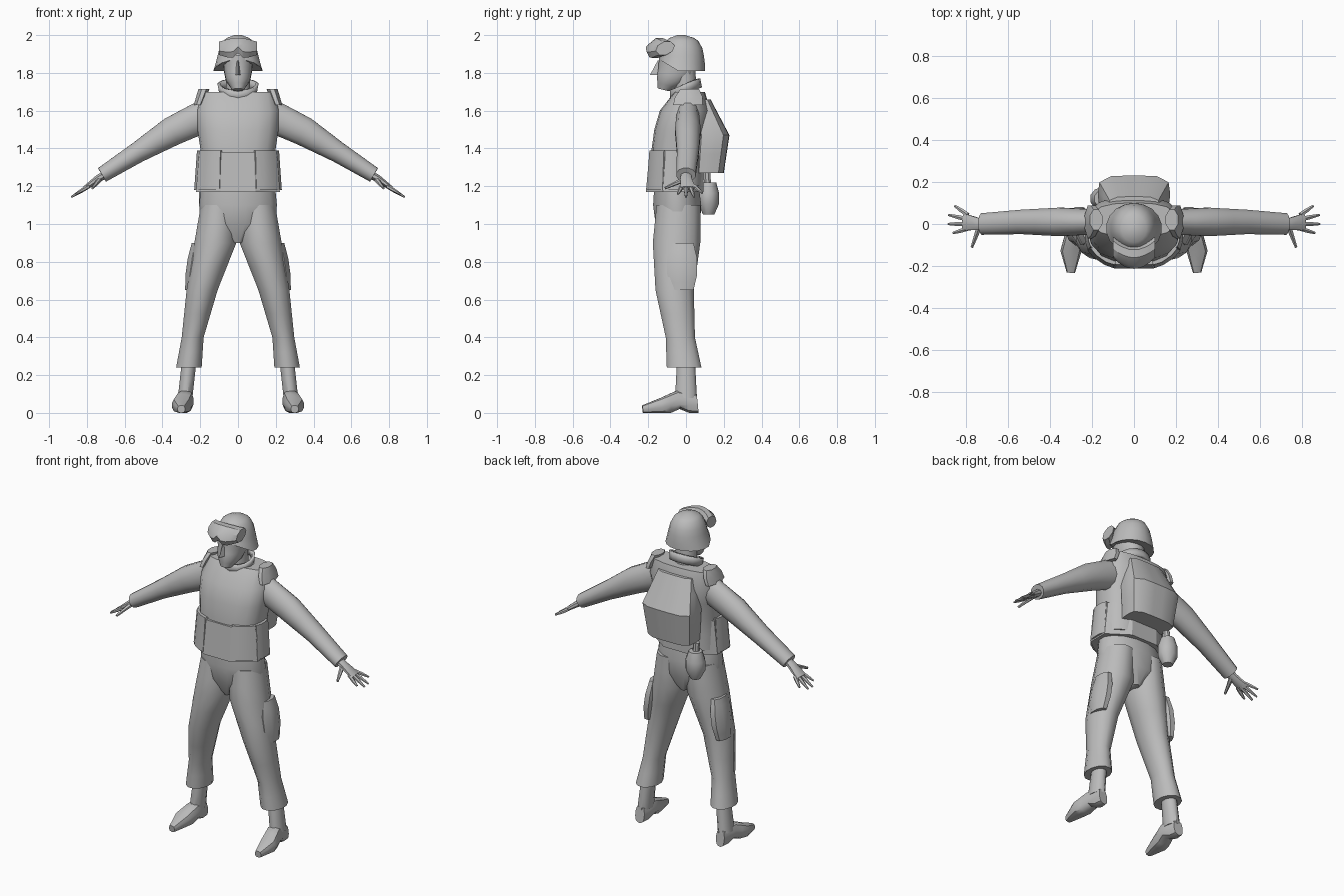
import bpy, bmesh, math
from mathutils import Vector

cube = bpy.data.objects.get("Cube")
if cube:
    bpy.data.objects.remove(cube, do_unlink=True)

grey = bpy.data.materials.new("plain grey")
grey.use_nodes = True
COLOUR = (0.5, 0.5, 0.5, 1)
grey.diffuse_color = COLOUR
grey.node_tree.nodes["Principled BSDF"].inputs["Base Color"].default_value = COLOUR


def blend(values, t):
    """Value at t from zero to one along evenly spaced control values."""
    last = len(values) - 1
    index = min(int(t * last), last)
    following = min(index + 1, last)
    return values[index] + (values[following] - values[index]) * (t * last - index)


def sweep(name, path, widths, depths, steps=6, sides=12, power=2, level=True, turn=0,
          tilt=0, mirror=False, caps=True, angle=40, shape=None):
    """Superellipse rings along a path, level or square to its direction."""
    path = [Vector(point) for point in path]
    if level:
        across = Vector((math.cos(turn), math.sin(turn), 0))
        along = Vector((-math.sin(turn), math.cos(turn), tilt))
    else:
        direction = (path[-1] - path[0]).normalized()
        across = direction.cross(Vector((0, 0, 1))).normalized()
        along = across.cross(direction)

    bm = bmesh.new()
    rings = []
    for step in range(steps):
        t = step / (steps - 1)
        width, depth = blend(widths, t), blend(depths, t)
        ring = []
        for side in range(sides):
            theta = math.tau * (side + 0.5) / sides
            a, b = math.cos(theta), math.sin(theta)
            reach = (abs(a) ** power + abs(b) ** power) ** (-1 / power)
            point = blend(path, t) + (across * a * width + along * b * depth) * reach
            ring.append(bm.verts.new(shape(point) if shape else point))
        rings.append(ring)
    for lower, upper in zip(rings, rings[1:]):
        for i in range(sides):
            j = (i + 1) % sides
            bm.faces.new((lower[i], lower[j], upper[j], upper[i]))
    if caps:
        bm.faces.new(rings[0])
        bm.faces.new(rings[-1])
    bmesh.ops.recalc_face_normals(bm, faces=bm.faces)

    mesh = bpy.data.meshes.new(name)
    bm.to_mesh(mesh)
    bm.free()
    mesh.materials.append(grey)
    for polygon in mesh.polygons:
        polygon.use_smooth = True
    mesh.set_sharp_from_angle(angle=math.radians(angle))
    obj = bpy.data.objects.new(name, mesh)
    bpy.context.collection.objects.link(obj)
    if mirror:
        modifier = obj.modifiers.new("other side", "MIRROR")
        modifier.use_mirror_merge = False
    return obj


# Trousers
sweep("hips", [(0, -.05, 1.2), (0, -.04, .9)],
      widths=(.2, .21, .2, .03), depths=(.12, .13, .12, .08), steps=4, sides=16)
sweep("trouser_leg", [(.1, -.04, 1.1), (.12, -.05, .9), (.19, -.06, .65),
                      (.24, -.03, .4), (.26, -.01, .24)],
      widths=(.1, .115, .085, .06, .07), depths=(.12, .13, .105, .08, .095),
      steps=9, mirror=True)
sweep("cargo_pocket", [(.215, -.02, .9), (.25, -.02, .65)],
      widths=(.03, .04, .04, .03), depths=(.06, .08, .08, .06),
      steps=7, sides=8, power=4, mirror=True)


# Boots with a gap under the instep
def instep(point):
    if point.z < .02 and -.07 < point.y < 0:
        point.z += .02
    return point


sweep("boot_shaft", [(.26, 0, .26), (.28, 0, .08)], widths=(.04,), depths=(.05, .06),
      steps=3, mirror=True)
sweep("boot_foot", [(.28, .06, .05), (.28, -.04, .06), (.3, -.13, .04), (.3, -.23, .02)],
      widths=(.03, .045, .05, .02), depths=(.05, .06, .04, .02),
      steps=7, power=3, level=False, mirror=True, shape=instep)

# Vest, with an eight-sided hem and corner pouches
sweep("vest_body", [(0, -.05, 1.2), (0, -.04, 1.45), (0, .02, 1.7)],
      widths=(.205, .2, .2, .215, .22, .2), depths=(.14, .14, .14, .14, .135, .08),
      sides=20, power=2.7)
sweep("vest_hem", [(0, -.06, 1.17), (0, -.05, 1.38)], widths=(.24, .22), depths=(.165, .155),
      steps=3, sides=8, angle=25)
for label, centre, turn, width in (("front", (.155, -.16), .6, .075), ("side", (.212, -.06), math.pi / 2, .06)):
    x, y = centre
    sweep(label + "_pouch", [(x, y, 1.18), (x * .93, y * .93, 1.39)],
          widths=(width, width * .9), depths=(.02,), steps=3, sides=8, power=6,
          turn=turn, mirror=True, angle=25)
sweep("shoulder_pad", [(.21, .01, 1.63), (.18, .02, 1.715)], widths=(.025, .03),
      depths=(.08, .075, .05), steps=3, sides=8, power=3, mirror=True)

# Backpack and canteen
sweep("backpack", [(0, .12, 1.27), (0, .14, 1.47), (0, .08, 1.66)],
      widths=(.15, .17, .12), depths=(.08, .09, .05), steps=5, sides=16, power=4.5, angle=30)
sweep("canteen", [(-.15, .12, 1.05), (-.15, .12, 1.22)],
      widths=(.03, .06, .06, .04), depths=(.03, .055, .055, .04), steps=4, sides=10)
sweep("canteen_neck", [(-.15, .115, 1.2), (-.15, .11, 1.27)], widths=(.02,), depths=(.02,),
      steps=2, sides=8)

# Arms and hands
sweep("sleeve", [(.16, .01, 1.58), (.35, .01, 1.49), (.53, .01, 1.38), (.72, 0, 1.26)],
      widths=(.06, .07, .06, .053), depths=(.09, .08, .057, .043),
      steps=7, level=False, mirror=True)
sweep("palm", [(.69, 0, 1.27), (.74, 0, 1.24), (.81, .01, 1.19)],
      widths=(.028, .03, .042), depths=(.022, .02, .012),
      steps=5, sides=8, power=2.5, level=False, mirror=True)
for place, label in enumerate(("index", "middle", "ring", "little"), -1):
    reach = .885 - .013 * (place - .4) ** 2
    sweep(label + "_finger", [(.79, .022 * place, 1.2), (reach, .043 * place, 1.2 - (reach - .8) * .7)],
          widths=(.012, .011, .006), depths=(.011, .01, .005),
          steps=3, sides=6, level=False, mirror=True)
sweep("thumb", [(.73, 0, 1.24), (.77, -.11, 1.19)], widths=(.016, .007), depths=(.015, .007),
      steps=3, sides=6, level=False, mirror=True)

# Neck, collar and face
sweep("neck", [(0, 0, 1.68), (0, -.01, 1.84)], widths=(.065,), depths=(.06,), steps=3)
collar = sweep("collar", [(0, 0, 1.69), (0, -.005, 1.74)], widths=(.1, .11), depths=(.085, .08),
               steps=3, sides=14, tilt=.4, caps=False)
collar.modifiers.new("cloth", "SOLIDIFY").thickness = .015
sweep("head", [(0, -.12, 1.71), (0, -.08, 1.76), (0, -.05, 1.81), (0, -.045, 1.87)],
      widths=(.03, .065, .075, .08), depths=(.03, .075, .097, .1),
      steps=7, power=2.3, tilt=-.25)
sweep("nose", [(0, -.14, 1.865), (0, -.145, 1.79)], widths=(.01, .045), depths=(.01, .025),
      steps=2, sides=3, turn=math.pi / 2)


# Helmet with a raised front brim
def brim(point):
    point.z += max(0, 1.89 - point.z) * max(0, -.04 - point.y) * 7.5
    return point


sweep("helmet", [(0, -.02, 1.81), (0, -.02, 1.89), (0, -.02, 1.97), (0, -.025, 2)],
      widths=(.133, .12, .11, .1, .08, .06, .02), depths=(.12, .12, .115, .107, .085, .065, .02),
      steps=7, sides=18, shape=brim)


# Goggles curved round the helmet, notched over the nose
def wrap(point):
    point.y += 5 * point.x ** 2 + (point.z - 1.93) * .35
    if point.z < 1.93:
        point.z += max(0, .03 - abs(point.x))
    return point


sweep("goggles", [(-.1, -.16, 1.93), (.1, -.16, 1.93)], widths=(.045,),
      depths=(.035, .05, .055, .05, .035), steps=9, sides=8, power=5, level=False, shape=wrap, angle=30)
